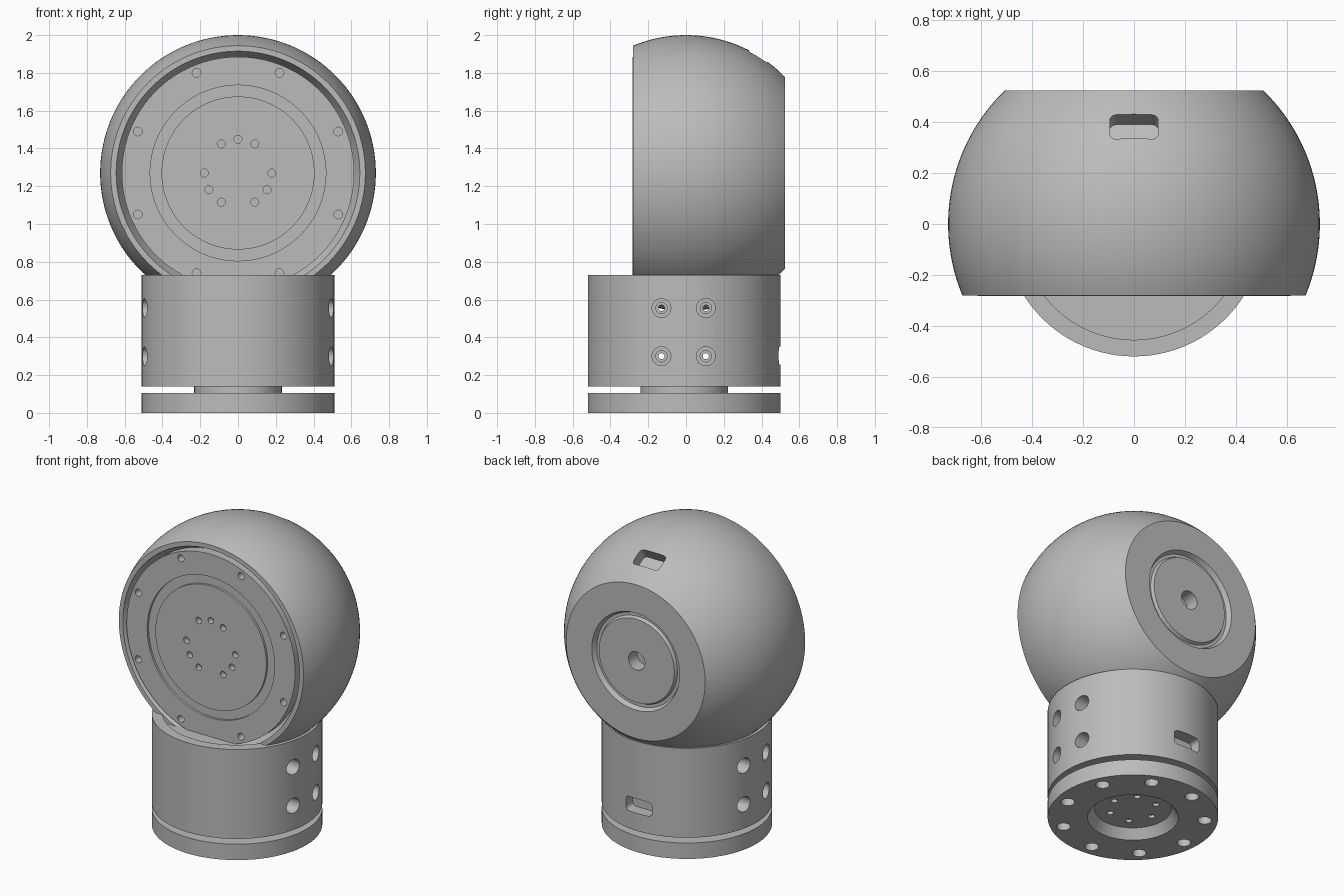
import bpy, bmesh, math
from mathutils import Matrix, Vector

cube = bpy.data.objects.get("Cube")
if cube:
    bpy.data.objects.remove(cube, do_unlink=True)

grey = bpy.data.materials.new("satin grey")
grey.use_nodes = True
COLOUR = (0.5, 0.5, 0.5, 1)
grey.diffuse_color = COLOUR
grey.node_tree.nodes["Principled BSDF"].inputs["Base Color"].default_value = COLOUR

X, Y, Z = Vector((1, 0, 0)), Vector((0, 1, 0)), Vector((0, 0, 1))
R, CENTRE_Z, BASE_Y = 0.73, 1.27, -0.01
FRONT, BACK = -0.28, 0.525


def place(origin, axis):
    return Matrix.Translation(origin) @ axis.to_track_quat('Z', 'Y').to_matrix().to_4x4()


def lathe(bm, profile, origin, axis, n):
    """Revolve (radius, height) points about an axis; ends lie on the axis."""
    m = place(origin, axis)
    rings = []
    for r, h in profile:
        count = n if r > 0 else 1
        rings.append([bm.verts.new(m @ Vector((r * math.cos(math.tau * i / n),
                                               r * math.sin(math.tau * i / n), h)))
                      for i in range(count)])
    faces = []
    for a, b in zip(rings, rings[1:]):
        for i in range(n):
            j = (i + 1) % n
            quad = [a[i % len(a)], a[j % len(a)], b[j % len(b)], b[i % len(b)]]
            faces.append(bm.faces.new(list(dict.fromkeys(quad))))
    bmesh.ops.recalc_face_normals(bm, faces=faces)


def hole(bm, origin, axis, radius, depth, n=20):
    """Drill cutter starting just above the surface."""
    lathe(bm, [(0, -0.03), (radius, -0.03), (radius, depth), (0, depth)], origin, axis, n)


def slot(bm, origin, axis, width, height, depth):
    """Rounded rectangular pocket cutter."""
    made = bmesh.ops.create_cube(bm, size=1)["verts"]
    bmesh.ops.scale(bm, vec=(width, height, 2 * depth), verts=made)
    edges = {e for v in made for e in v.link_edges
             if abs(e.verts[0].co.z - e.verts[1].co.z) > depth}
    before = set(bm.verts) - set(made)
    bmesh.ops.bevel(bm, geom=list(edges), offset=0.025, segments=5, profile=0.5,
                    affect='EDGES')
    bmesh.ops.transform(bm, matrix=place(origin, axis),
                        verts=[v for v in bm.verts if v not in before])


def make(name, bm):
    mesh = bpy.data.meshes.new(name)
    bm.to_mesh(mesh)
    bm.free()
    ob = bpy.data.objects.new(name, mesh)
    bpy.context.collection.objects.link(ob)
    mesh.materials.append(grey)
    return ob


def finish(ob, cutter_bm=None):
    """Cut the pockets, then shade with sharp edges kept."""
    bpy.ops.object.select_all(action='DESELECT')
    bpy.context.view_layer.objects.active = ob
    ob.select_set(True)
    if cutter_bm:
        cutter = make(ob.name + "_cutter", cutter_bm)
        cutter.hide_render = True
        mod = ob.modifiers.new("pockets", 'BOOLEAN')
        mod.operation, mod.solver, mod.object = 'DIFFERENCE', 'EXACT', cutter
        bpy.ops.object.modifier_apply(modifier=mod.name)
        bpy.data.objects.remove(cutter, do_unlink=True)
    bpy.ops.object.shade_smooth_by_angle(angle=math.radians(25))


def around(radius, degrees):
    a = math.radians(degrees)
    return radius * math.cos(a), radius * math.sin(a)


# Ball housing: turned about y, with grooved front plate and rear cap
face = FRONT - 0.003
a0, a1 = math.asin(FRONT / R), math.asin(BACK / R)
arc = [(R * math.cos(a0 + (a1 - a0) * i / 32), R * math.sin(a0 + (a1 - a0) * i / 32))
       for i in range(33)]
front = [(0, face), (0.405, face), (0.405, face + 0.015), (0.465, face + 0.015),
         (0.465, face), (0.615, face), (0.615, FRONT + 0.06), (0.645, FRONT)]
rear = [(0.32, BACK), (0.305, BACK - 0.03), (0.285, BACK - 0.03), (0.275, BACK - 0.01),
        (0.06, BACK - 0.01), (0.06, BACK - 0.1), (0, BACK - 0.1)]
bm = bmesh.new()
lathe(bm, front + arc + rear, (0, 0, CENTRE_Z), Y, 128)
housing = make("ball_housing", bm)

cut = bmesh.new()
for k in range(8):      # plate screws
    x, z = around(0.574, 22.5 + 45 * k)
    hole(cut, (x, face, CENTRE_Z + z), Y, 0.023, 0.05)
for deg in (0, 60, 90, 120, 180, 210, 240, 300, 330):   # output pattern
    x, z = around(0.178, deg)
    hole(cut, (x, face, CENTRE_Z + z), Y, 0.021, 0.04)
tilt = Vector((0, math.sin(0.555), math.cos(0.555)))
slot(cut, Vector((0, 0, CENTRE_Z)) + tilt * R, tilt, 0.19, 0.112, 0.08)
finish(housing, cut)

# Base body: cup with a shallow seat for the ball
bm = bmesh.new()
lathe(bm, [(0, 0.14), (0.51, 0.14), (0.51, 0.73), (0.445, 0.73), (0.445, 0.68), (0, 0.68)],
      (0, BASE_Y, 0), Z, 96)
body = make("base_body", bm)
cut = bmesh.new()
for y in (-0.13, 0.105):    # stepped bores right through, both sides alike
    for z in (0.3, 0.555):
        half = [(0, -0.6), (0.05, -0.6), (0.05, -0.42), (0.03, -0.42),
                (0.03, -0.36), (0.016, -0.36)]
        lathe(cut, half + [(r, -h) for r, h in reversed(half)], (0, y, z), X, 24)
slot(cut, (0, 0.5, 0.303), Y, 0.19, 0.095, 0.08)
finish(body, cut)

# Neck between body and flange
bm = bmesh.new()
lathe(bm, [(0, 0.08), (0.232, 0.08), (0.232, 0.15), (0, 0.15)], (0, BASE_Y, 0), Z, 64)
finish(make("neck", bm))

# Mounting flange with a dished underside
bm = bmesh.new()
lathe(bm, [(0, 0.06), (0.23, 0.06), (0.272, 0), (0.51, 0), (0.51, 0.105), (0, 0.105)],
      (0, BASE_Y, 0), Z, 96)
flange = make("mounting_flange", bm)
cut = bmesh.new()
for k in range(9):
    x, y = around(0.43, 145 + 40 * k)
    hole(cut, (x, BASE_Y + y, 0), Z, 0.042, 0.07)
for k in range(6):
    x, y = around(0.145, 60 * k)
    hole(cut, (x, BASE_Y + y, 0.06), Z, 0.02, 0.03)
finish(flange, cut)
